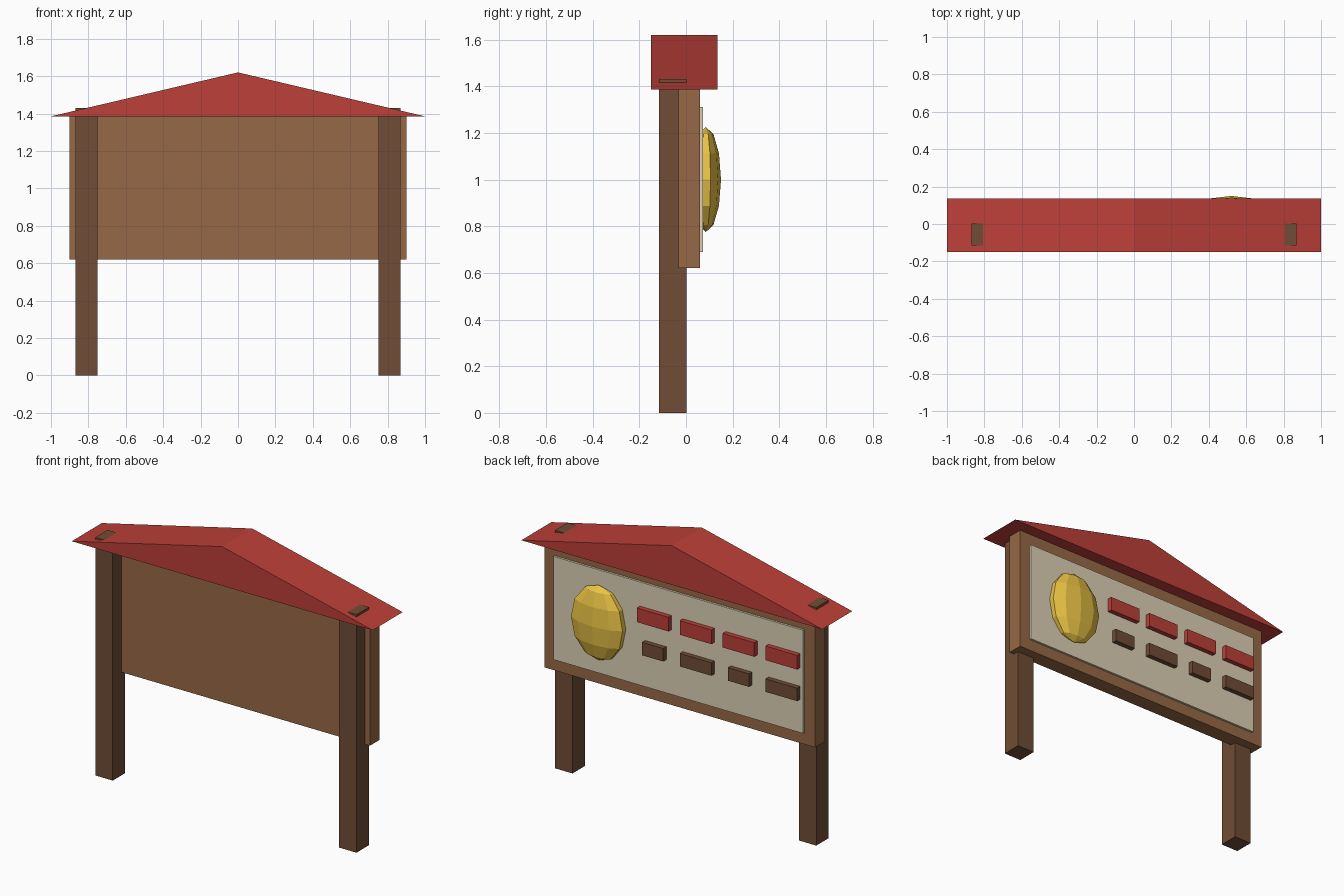
import bpy, bmesh
from mathutils import Matrix

if "Cube" in bpy.data.objects:
    bpy.data.objects.remove(bpy.data.objects["Cube"])


def material(name, rgb):
    m = bpy.data.materials.new(name)
    m.diffuse_color = (*rgb, 1)
    m.use_nodes = True
    m.node_tree.nodes["Principled BSDF"].inputs["Base Color"].default_value = m.diffuse_color
    return m


RED = material("red_paint", (0.51, 0.05, 0.04))
DARK = material("dark_wood", (0.16, 0.073, 0.035))
WOOD = material("light_wood", (0.31, 0.14, 0.062))
PAPER = material("paper", (0.72, 0.64, 0.46))
GOLD = material("gold", (0.83, 0.55, 0.06))


def finish(name, bm, mat):
    bmesh.ops.recalc_face_normals(bm, faces=bm.faces)
    me = bpy.data.meshes.new(name)
    bm.to_mesh(me)
    bm.free()
    me.materials.append(mat)
    ob = bpy.data.objects.new(name, me)
    bpy.context.collection.objects.link(ob)
    return ob


def box(name, x, y, z, mat):
    """Box from (min, max) ranges on each axis."""
    bm = bmesh.new()
    centre = [(a + b) / 2 for a, b in (x, y, z)]
    size = [b - a for a, b in (x, y, z)]
    bmesh.ops.create_cube(bm, size=1, matrix=Matrix.Translation(centre) @ Matrix.Diagonal((*size, 1)))
    return finish(name, bm, mat)


# Posts, poking slightly through the roof
for side, cx in (("left", -0.81), ("right", 0.81)):
    box(f"{side}_post", (cx - 0.058, cx + 0.058), (-0.115, 0.003), (0, 1.43), DARK)

# Board and the notice panel on its back face
box("board", (-0.9, 0.9), (-0.033, 0.06), (0.62, 1.39), WOOD)
box("notice_panel", (-0.83, 0.83), (0.055, 0.073), (0.69, 1.31), PAPER)

# Gabled roof: triangle profile extruded along y
bm = bmesh.new()
profile = [(-1, 1.385), (1, 1.385), (0, 1.62)]
face = bm.faces.new([bm.verts.new((x, -0.15, z)) for x, z in profile])
ext = bmesh.ops.extrude_face_region(bm, geom=[face])
bmesh.ops.translate(bm, vec=(0, 0.285, 0),
                    verts=[v for v in ext["geom"] if isinstance(v, bmesh.types.BMVert)])
finish("roof", bm, RED)

# Flattened low-poly emblem
bm = bmesh.new()
bmesh.ops.create_uvsphere(bm, u_segments=10, v_segments=6, radius=1,
                          matrix=Matrix.Translation((0.52, 0.085, 1.0)) @ Matrix.Diagonal((0.18, 0.065, 0.225, 1)))
finish("round_emblem", bm, GOLD)

# Two rows of raised bars
for i in range(4):
    cx = 0.15 - 0.285 * i
    box(f"upper_bar_{i + 1}", (cx - 0.105, cx + 0.105), (0.07, 0.102), (1.08, 1.165), RED)
    w = 0.07 if i % 2 == 0 else 0.105
    box(f"lower_bar_{i + 1}", (cx - w, cx + w), (0.07, 0.102), (0.89, 0.968), DARK)
